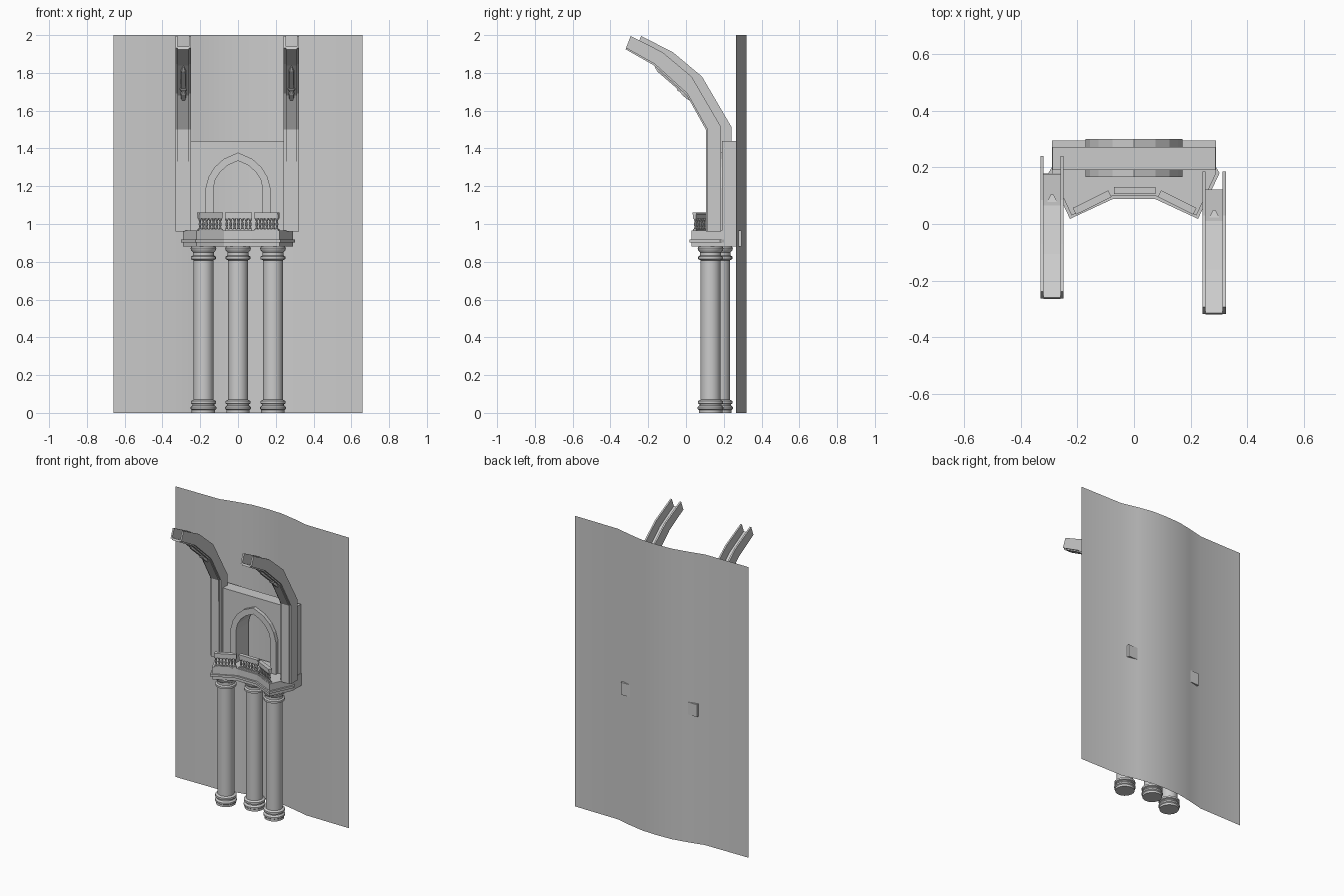
import bpy, bmesh, math
from mathutils import Vector

if "Cube" in bpy.data.objects:
    bpy.data.objects.remove(bpy.data.objects["Cube"])


def make(name, verts, faces, smooth=None):
    me = bpy.data.meshes.new(name)
    me.from_pydata(verts, [], faces)
    bm = bmesh.new()
    bm.from_mesh(me)
    bmesh.ops.recalc_face_normals(bm, faces=bm.faces)
    bm.to_mesh(me)
    bm.free()
    ob = bpy.data.objects.new(name, me)
    bpy.context.collection.objects.link(ob)
    if smooth:
        bpy.context.view_layer.objects.active = ob
        bpy.ops.object.select_all(action='DESELECT')
        ob.select_set(True)
        bpy.ops.object.shade_smooth_by_angle(angle=math.radians(smooth))
    return ob


def loft(name, rings):
    # join equal rings of points and cap both ends
    n = len(rings[0])
    verts = [p for r in rings for p in r]
    faces = [(k * n + i, k * n + (i + 1) % n, (k + 1) * n + (i + 1) % n, (k + 1) * n + i)
             for k in range(len(rings) - 1) for i in range(n)]
    faces += [tuple(range(n)), tuple(range((len(rings) - 1) * n, len(rings) * n))]
    return make(name, verts, faces)


def plan(name, outline, z0, z1):
    return loft(name, [[(x, y, z) for x, y in outline] for z in (z0, z1)])


def elevation(name, outline, y0, y1):
    return loft(name, [[(x, y, z) for x, z in outline] for y in (y0, y1)])


def lathe(name, profile, cx, cy, sides, smooth=35):
    rings = [[(cx + r * math.cos(2 * math.pi * i / sides),
               cy + r * math.sin(2 * math.pi * i / sides), z) for i in range(sides)]
             for r, z in profile]
    ob = loft(name, rings)
    bpy.ops.object.select_all(action='DESELECT')
    bpy.context.view_layer.objects.active = ob
    ob.select_set(True)
    bpy.ops.object.shade_smooth_by_angle(angle=math.radians(smooth))
    return ob


# backing wall: thin sheet bowed backwards in the middle
line = [(-.66, .265), (-.33, .268), (-.22, .295), (-.11, .316), (0, .32),
        (.11, .316), (.22, .295), (.33, .268), (.66, .265)]
n = len(line)
make("backing_wall", [(x, y, z) for z in (0, 2) for x, y in line],
     [(i, i + 1, n + i + 1, n + i) for i in range(n - 1)], 40)

# three columns
column = [(.062, 0), (.062, .015), (.068, .02), (.068, .03), (.058, .04), (.058, .046),
          (.067, .05), (.067, .063), (.053, .07), (.053, .808), (.066, .814),
          (.066, .827), (.056, .833), (.056, .85), (.066, .862), (.068, .872), (.062, .885)]
for cx, cy in ((-.183, .13), (0, .18), (.185, .13)):
    lathe("column", column, cx, cy, 20)


# balcony slab with a moulding band
def slab_outline(o):
    half = [(.075, .1 - o), (.22 + o * .5, .03 - o), (.29 + o, .18), (.29, .20), (.29, .295)]
    return half + [(-x, y) for x, y in reversed(half)]


plan("balcony_slab", slab_outline(0), .88, .965)
plan("balcony_band", slab_outline(.012), .903, .918)

# rear panel with pointed opening, and the arch frame
outer = [(.172, .96), (.172, 1.19), (.155, 1.25), (.125, 1.30), (.075, 1.345), (0, 1.378)]
inner = [(.13, .96), (.13, 1.19), (.12, 1.235), (.095, 1.275), (.055, 1.31), (0, 1.335)]


def full(half):
    return half + [(-x, z) for x, z in reversed(half[:-1])]


elevation("rear_panel", full(outer) + [(-.288, .96), (-.288, 1.44), (.288, 1.44), (.288, .96)],
          .19, .272)
elevation("arch_frame", full(outer) + full(inner)[::-1], .165, .30)

# balustrade: three straight runs
spindle = [(.006, .972), (.008, .978), (.004, .984), (.008, .998), (.004, 1.014),
           (.008, 1.022), (.009, 1.03), (.006, 1.036)]
for a, b in (((-.21, .045), (-.085, .107)), ((-.07, .118), (.075, .118)),
             ((.09, .107), (.215, .045))):
    a, b = Vector(a), Vector(b)
    d = (b - a).normalized()
    side = Vector((-d.y, d.x))

    def run(w):
        return [tuple(p) for p in (a - side * w, b - side * w, b + side * w, a + side * w)]
    plan("bottom_rail", run(.01), .962, .974)
    plan("top_rail", run(.009), 1.028, 1.05)
    plan("rail_cap", run(.013), 1.05, 1.061)
    for i in range(7):
        p = a.lerp(b, (i + .5) / 7)
        lathe("baluster", spindle, p.x, p.y, 8)

# curved ribs: channel section swept up and forward
front = [(.107, .96), (.105, 1.5), (.005, 1.68), (-.17, 1.84), (-.32, 1.925)]
back = [(.185, .96), (.185, 1.515), (.03, 1.78), (-.125, 1.91), (-.293, 1.995)]
half = [(.03, 0), (.03, .1), (.041, .1), (.041, 1), (.03, 1), (.03, .2)]
section = half + [(-x, t) for x, t in reversed(half)]
for cx, dy in ((-.289, .055), (.283, 0)):
    loft("rib", [[(cx + x, f[0] + t * (g[0] - f[0]) + dy, f[1] + t * (g[1] - f[1]))
                  for x, t in section] for f, g in zip(front, back)])

    # carved ornament on the underside: tapered leaf, collar and bud
    u = Vector((0, -.175, .16)).normalized()
    out = Vector((0, -u.z, u.y))
    if out.z > 0:
        out = -out
    o = Vector((cx, .005 + dy, 1.68))

    def ring(s, w, h):
        return [tuple(o + u * s + Vector((x, 0, 0)) + out * k)
                for x, k in ((-w, -.01), (-w * .6, h), (w * .6, h), (w, -.01))]
    loft("ornament_leaf", [ring(.06, .018, .008), ring(.2, .016, .012),
                           ring(.23, .004, .003)])
    loft("ornament_collar", [ring(.045, .021, .014), ring(.06, .021, .014)])
    loft("ornament_bud", [ring(-.05, .005, .003), ring(-.02, .016, .013),
                          ring(.02, .018, .015), ring(.045, .01, .01)])
